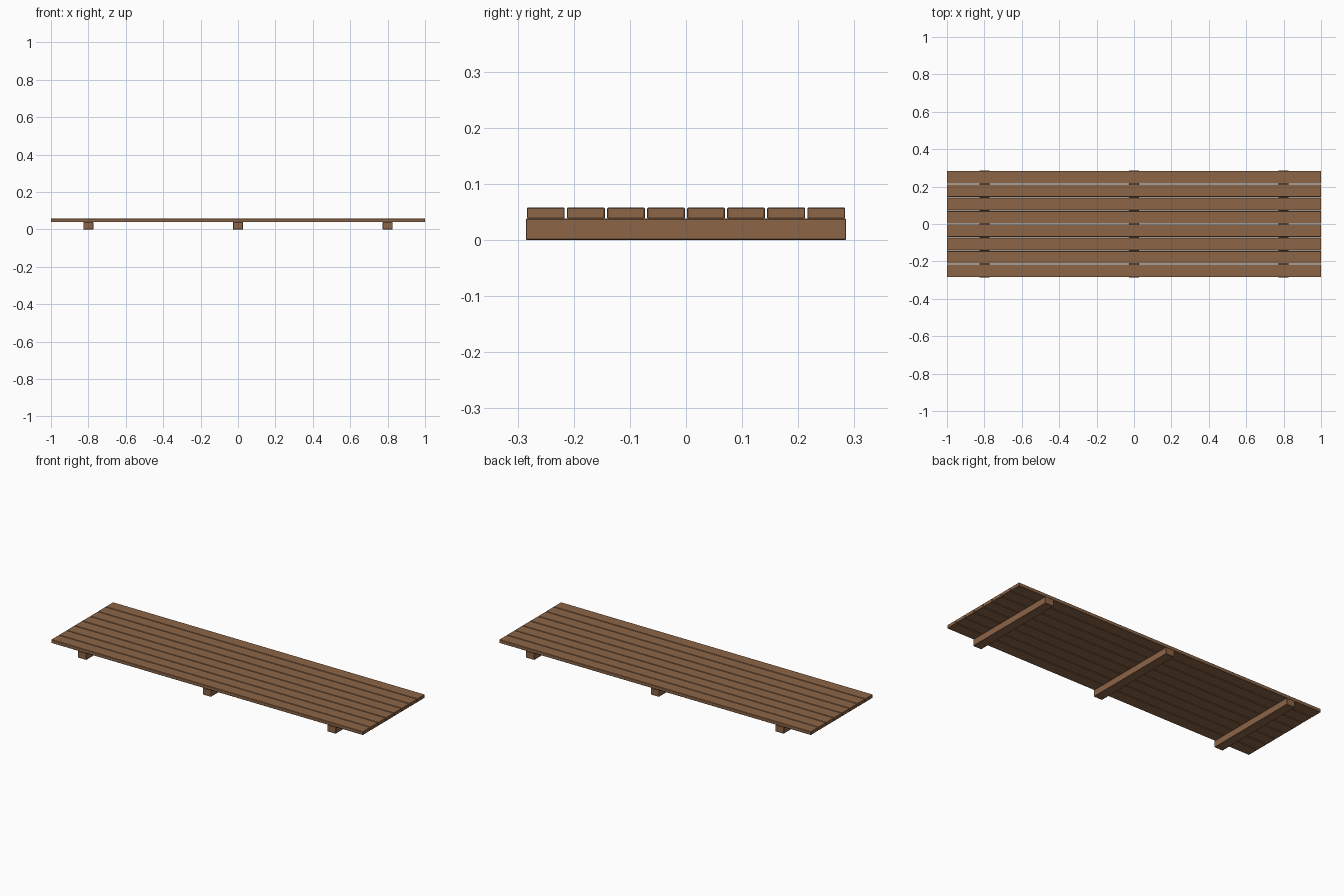
import bpy

if "Cube" in bpy.data.objects:
    bpy.data.objects.remove(bpy.data.objects["Cube"])

wood = bpy.data.materials.new("brown_wood")
wood.diffuse_color = (0.262, 0.130, 0.062, 1)
wood.use_nodes = True
wood.node_tree.nodes["Principled BSDF"].inputs["Base Color"].default_value = wood.diffuse_color


def board(name, centre, size, bevel=0.0015):
    bpy.ops.mesh.primitive_cube_add(size=1, location=centre)
    ob = bpy.context.object
    ob.name = name
    ob.scale = size
    bpy.ops.object.transform_apply(location=False, rotation=False, scale=True)
    ob.data.materials.append(wood)
    # slightly eased edges
    mod = ob.modifiers.new("eased_edges", "BEVEL")
    mod.width = bevel
    mod.segments = 1
    return ob


BEAM_H, TOP = 0.038, 0.0575
PITCH, SLAT_W = 0.0714, 0.0675

# three cross beams
for i, x in enumerate((-0.8, 0.0, 0.8)):
    board(f"cross_beam_{i + 1}", (x, 0, BEAM_H / 2), (0.0536, 0.571, BEAM_H))

# eight lengthwise slats
for i in range(8):
    board(f"slat_{i + 1}", (0, (i - 3.5) * PITCH, (BEAM_H + TOP) / 2),
          (2.0, SLAT_W, TOP - BEAM_H))
